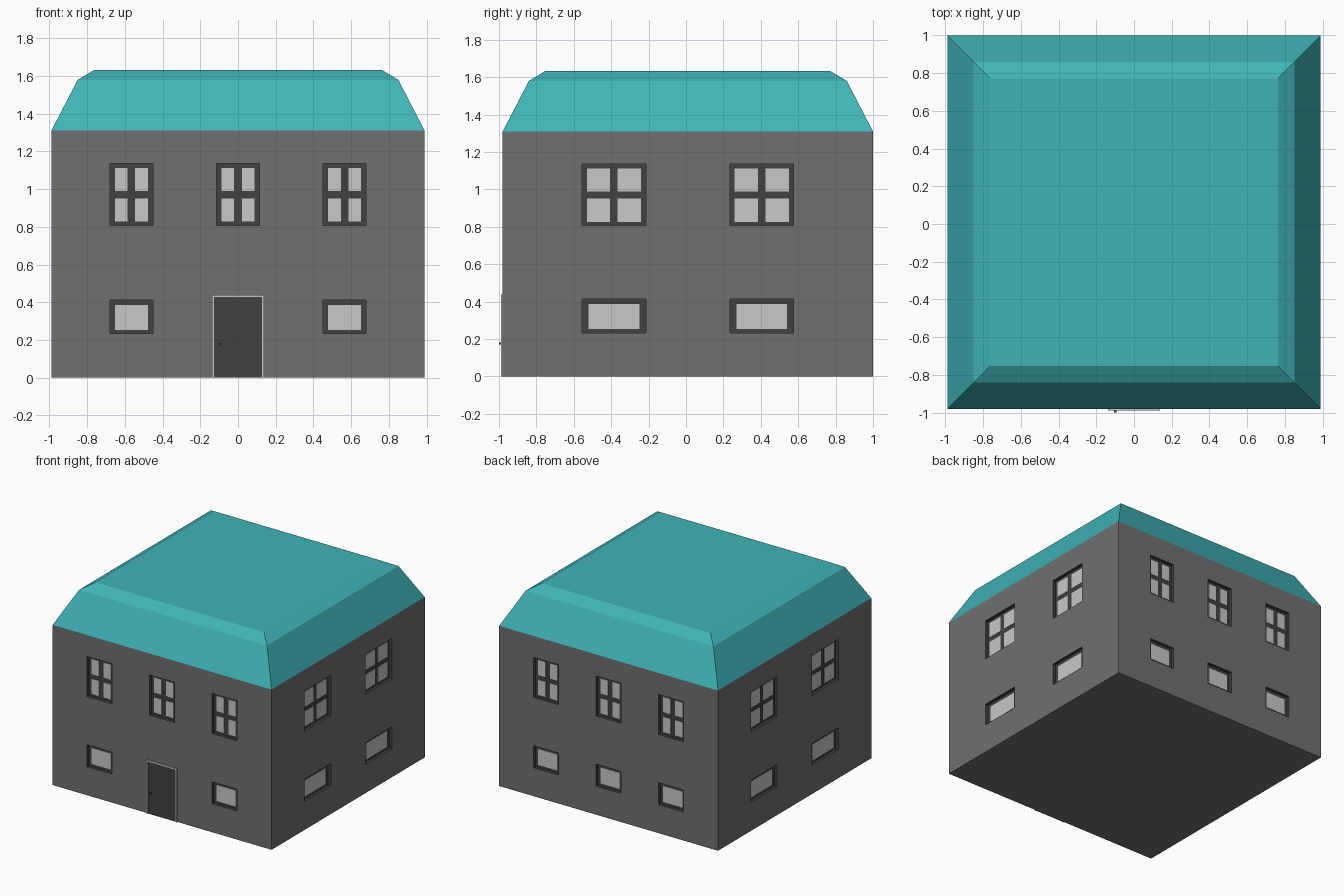
import bpy, bmesh, math
from mathutils import Matrix, Vector

if "Cube" in bpy.data.objects:
    bpy.data.objects.remove(bpy.data.objects["Cube"])

HALF, CY = 0.99, 0.01          # half width of the square house, y centre
EAVES = 1.31


def material(name, rgb):
    m = bpy.data.materials.new(name)
    m.diffuse_color = (*rgb, 1)
    m.use_nodes = True
    m.node_tree.nodes["Principled BSDF"].inputs["Base Color"].default_value = m.diffuse_color
    return m


WALL = material("wall grey", (0.162, 0.162, 0.162))
DARK = material("dark frame grey", (0.053, 0.053, 0.053))
PANE = material("light grey", (0.58, 0.58, 0.58))
TEAL = material("teal", (0.051, 0.456, 0.48))


def make(name, bm, *mats):
    bmesh.ops.recalc_face_normals(bm, faces=bm.faces)
    me = bpy.data.meshes.new(name)
    bm.to_mesh(me)
    bm.free()
    for m in mats:
        me.materials.append(m)
    ob = bpy.data.objects.new(name, me)
    bpy.context.collection.objects.link(ob)
    return ob


def box(bm, side, u0, u1, d0, d1, z0, z1, mat=0):
    """Box on wall number side; u runs along the wall, d is depth into it."""
    lo, hi = Vector((u0, d0 - HALF, z0)), Vector((u1, d1 - HALF, z1))
    mtx = (Matrix.Translation((0, CY, 0)) @ Matrix.Rotation(side * math.pi / 2, 4, 'Z')
           @ Matrix.Translation((lo + hi) / 2) @ Matrix.Diagonal((*(hi - lo), 1)))
    for v in bmesh.ops.create_cube(bm, size=1, matrix=mtx)["verts"]:
        for f in v.link_faces:
            f.material_index = mat


# Window recesses and panes on all four walls
DEPTH = 0.025
cut, panes = bmesh.new(), bmesh.new()
for side in range(4):
    wide = side % 2
    w = 0.17 if wide else 0.113            # half width of the opening
    for u in ((-0.395, 0.395) if wide else (-0.565, 0, 0.565)):
        # upper window with four panes
        box(cut, side, u - w, u + w, -0.05, DEPTH, 0.807, 1.135, 1)
        for s in (-1, 1):
            a, b = sorted((u + s * 0.02, u + s * (w - 0.025)))
            for z0, z1 in ((0.827, 0.951), (0.989, 1.113)):
                box(panes, side, a, b, DEPTH - 0.003, DEPTH + 0.002, z0, z1)
        # lower window with one pane; the front door takes the middle place
        if side == 0 and u == 0:
            continue
        box(cut, side, u - w, u + w, -0.05, DEPTH, 0.233, 0.413, 1)
        b = 0.034 if wide else 0.025
        box(panes, side, u - w + b, u + w - b, DEPTH - 0.003, DEPTH + 0.002, 0.254, 0.386)
make("window_panes", panes, PANE)
cutter = make("window_cutter", cut, WALL, DARK)
cutter.hide_render = True

# Walls with the recesses cut out
bm = bmesh.new()
box(bm, 0, -HALF, HALF, 0, 2 * HALF, 0, EAVES)
walls = make("walls", bm, WALL, DARK)
mod = walls.modifiers.new("windows", 'BOOLEAN')
mod.operation, mod.solver, mod.object = 'DIFFERENCE', 'EXACT', cutter
bpy.context.view_layer.objects.active = walls
bpy.ops.object.modifier_apply(modifier=mod.name)
bpy.data.objects.remove(cutter)

# Roof: square rings stepping inwards, closed by a flat top
bm = bmesh.new()
rings = []
for r, z in ((HALF, EAVES), (0.85, 1.58), (0.763, 1.632)):
    rings.append([bm.verts.new((sx * r, CY + sy * r, z))
                  for sx, sy in ((-1, -1), (1, -1), (1, 1), (-1, 1))])
for lo, hi in zip(rings, rings[1:]):
    for i in range(4):
        j = (i + 1) % 4
        bm.faces.new((lo[i], lo[j], hi[j], hi[i]))
bm.faces.new(rings[-1])
make("roof", bm, TEAL)

# Front door, its frame and handle
bm = bmesh.new()
box(bm, 0, -0.127, 0.127, -0.004, 0.004, 0, 0.427)
make("door", bm, DARK)
bm = bmesh.new()
for s in (-1, 1):
    a, b = sorted((s * 0.127, s * 0.137))
    box(bm, 0, a, b, -0.01, 0.002, 0, 0.427)
box(bm, 0, -0.137, 0.137, -0.01, 0.002, 0.427, 0.438)
make("door_frame", bm, PANE)
bm = bmesh.new()
box(bm, 0, -0.107, -0.093, -0.02, -0.003, 0.17, 0.182)
make("door_handle", bm, DARK)
